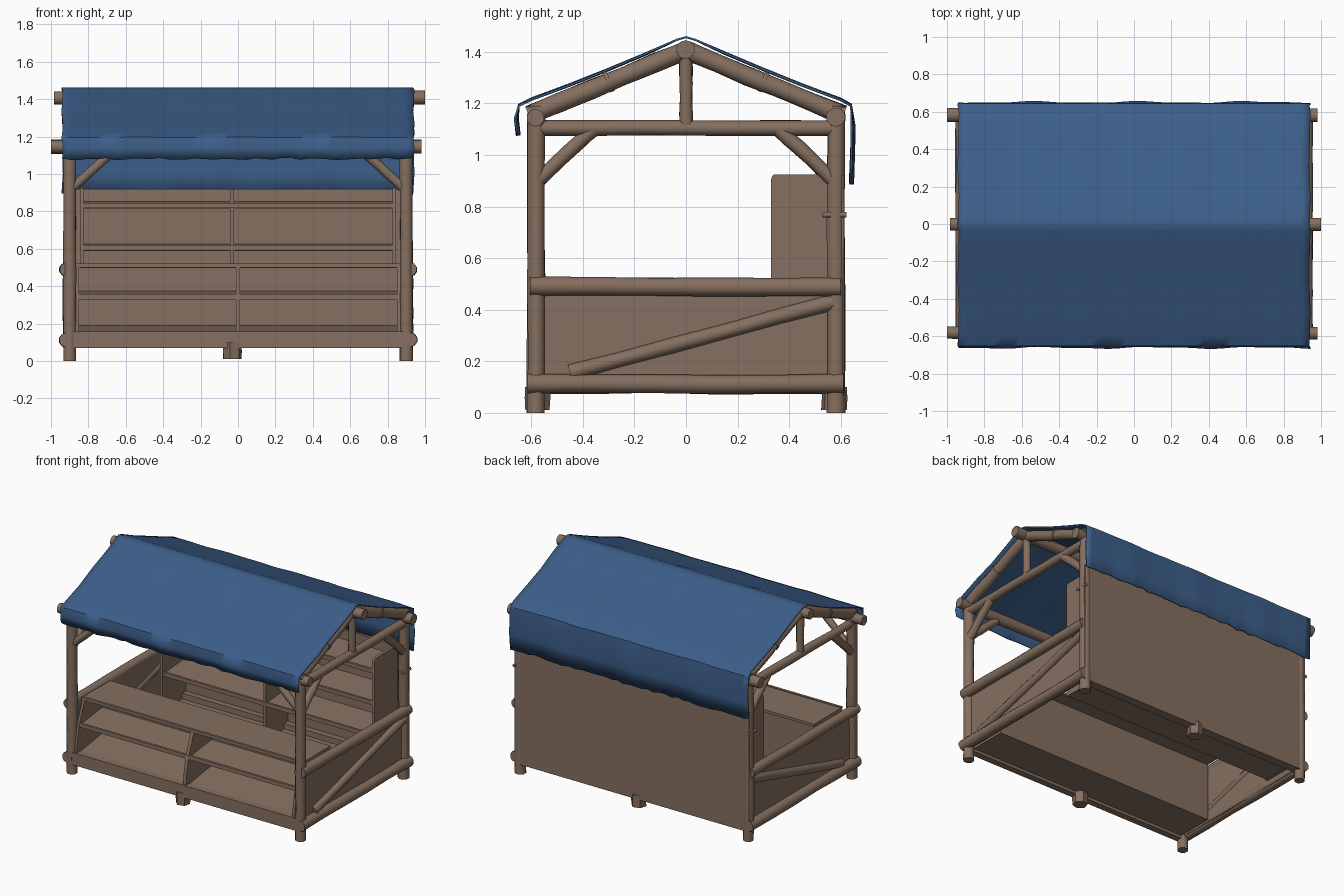
import bpy, bmesh, math, random
from mathutils import Vector

if "Cube" in bpy.data.objects:
    bpy.data.objects.remove(bpy.data.objects["Cube"])

random.seed(4)


def material(name, col):
    m = bpy.data.materials.new(name)
    m.diffuse_color = (*col, 1)
    m.use_nodes = True
    m.node_tree.nodes["Principled BSDF"].inputs["Base Color"].default_value = m.diffuse_color
    return m


WOOD = material("brown wood", (0.235, 0.16, 0.115))
CLOTH = material("blue cloth", (0.045, 0.112, 0.25))


def finish(name, bm, mat):
    bmesh.ops.recalc_face_normals(bm, faces=bm.faces)
    me = bpy.data.meshes.new(name)
    bm.to_mesh(me)
    bm.free()
    me.materials.append(mat)
    ob = bpy.data.objects.new(name, me)
    bpy.context.collection.objects.link(ob)
    return ob


def log(name, a, b, r, sides=10, wobble=0.06, rings=6):
    """Slightly uneven round log from a to b."""
    a, b = Vector(a), Vector(b)
    d = (b - a).normalized()
    u = d.orthogonal().normalized()
    if abs(d.z) < 0.9:
        u = d.cross(Vector((0, 0, 1))).normalized()
    v = d.cross(u)
    bm = bmesh.new()
    prev = None
    for i in range(rings):
        c = a.lerp(b, i / (rings - 1))
        c += (u * random.uniform(-1, 1) + v * random.uniform(-1, 1)) * r * wobble
        rr = r * (1 + random.uniform(-wobble, wobble))
        ring = []
        for k in range(sides):
            t = 2 * math.pi * (k + 0.5) / sides
            ring.append(bm.verts.new(c + (u * math.cos(t) + v * math.sin(t)) * rr))
        if prev:
            for k in range(sides):
                j = (k + 1) % sides
                bm.faces.new((prev[k], prev[j], ring[j], ring[k]))
        else:
            bm.faces.new(ring[::-1])
        prev = ring
    bm.faces.new(prev)
    return finish(name, bm, WOOD)


def prism(name, yz, x0, x1):
    """Side profile in y and z, extruded along x."""
    bm = bmesh.new()
    f = bm.faces.new([bm.verts.new((x0, y, z)) for y, z in yz])
    ext = bmesh.ops.extrude_face_region(bm, geom=[f])
    vs = [g for g in ext["geom"] if isinstance(g, bmesh.types.BMVert)]
    bmesh.ops.translate(bm, verts=vs, vec=(x1 - x0, 0, 0))
    return finish(name, bm, WOOD)


def box(name, lo, hi):
    return prism(name, [(lo[1], lo[2]), (hi[1], lo[2]), (hi[1], hi[2]), (lo[1], hi[2])], lo[0], hi[0])


def wedge(name, y0, y1, z, rise, w, t=0.016):
    """Shelf with a level underside and a top rising towards the back."""
    return prism(name, [(y0, z - t), (y1, z - t), (y1, z + rise), (y0, z)], -w, w)


# Side frames: posts, rails, braces, rafters
for sx, side in ((-1, "left"), (1, "right")):
    X = 0.9 * sx
    for sy, end in ((-1, "front"), (1, "back")):
        n = f"{side}_{end}"
        Y = 0.582 * sy
        log(n + "_post", (X, Y, 0), (X, Y, 1.19), 0.037, 8)
        log(n + "_rafter", (X, 0.61 * sy, 1.155), (X, 0, 1.405), 0.036)
        log(n + "_side_brace", (X, 0.57 * sy, 0.905), (X, 0.36 * sy, 1.10), 0.028)
        if sy < 0:
            log(n + "_front_brace", (0.88 * sx, Y, 0.93), (0.67 * sx, Y, 1.12), 0.025)
        # rope binding around the rafter
        c, d = Vector((X, 0.3 * sy, 1.284)), Vector((0, 0.61 * sy, -0.25)).normalized()
        log(n + "_rafter_binding", c - d * 0.008, c + d * 0.008, 0.041, 10, 0, 2)
    RX = 0.92 * sx
    log(side + "_bottom_rail", (RX, -0.615, 0.112), (RX, 0.61, 0.112), 0.037)
    log(side + "_middle_rail", (RX, -0.605, 0.49), (RX, 0.6, 0.49), 0.036)
    log(side + "_tie_beam", (X, -0.59, 1.105), (X, 0.59, 1.105), 0.029)
    log(side + "_king_post", (X, 0, 1.1), (X, 0, 1.4), 0.026)
    log(side + "_diagonal", (0.908 * sx, -0.45, 0.155), (0.908 * sx, 0.57, 0.43), 0.03)
    box(side + "_side_panel", (0.888 * sx, -0.6, 0.09), (0.905 * sx, 0.6, 0.49))
    log(side + "_post_peg", (X + 0.022 * sx, 0.53, 0.768), (X + 0.022 * sx, 0.622, 0.768), 0.011, 8, 0.02, 2)

# Long beams
log("ridge_beam", (-0.985, 0, 1.408), (1, 0, 1.408), 0.036)
log("front_eaves_beam", (-1, -0.582, 1.145), (0.98, -0.582, 1.145), 0.036)
log("back_eaves_beam", (-1, 0.582, 1.145), (0.98, 0.582, 1.145), 0.036)
box("front_bottom_beam", (-0.9, -0.612, 0.07), (0.9, -0.565, 0.158))
box("back_bottom_beam", (-0.9, 0.55, 0.07), (0.9, 0.6, 0.15))

# Feet under the middle of the long beams
for y, n in ((-0.575, "front"), (0.575, "back")):
    log(n + "_middle_foot", (-0.03, y, 0.012), (-0.03, y, 0.1), 0.05, 6, 0.03, 3)

# Back wall
box("back_wall", (-0.925, 0.592, 0.07), (0.925, 0.612, 0.92))

# Front counter with stepped display shelves and a top overhanging inwards
W = 0.87
box("counter_top", (-W, -0.51, 0.497), (W, -0.2, 0.516))
box("counter_lip", (-W, -0.52, 0.5), (W, -0.503, 0.522))
box("counter_back", (-W, -0.315, 0.09), (W, -0.298, 0.5))
box("counter_bottom", (-W, -0.6, 0.09), (W, -0.3, 0.105))
wedge("upper_display_shelf", -0.56, -0.31, 0.345, 0.03, W)
box("upper_display_lip", (-W, -0.572, 0.33), (W, -0.555, 0.358))
wedge("lower_display_shelf", -0.59, -0.31, 0.15, 0.04, W)
ends = [(-0.6, 0.1), (-0.6, 0.2), (-0.575, 0.345), (-0.515, 0.5), (-0.3, 0.5), (-0.3, 0.1)]
prism("counter_divider", ends, -0.012, 0.012)
for sx in (-1, 1):
    prism("counter_end", ends, 0.85 * sx, 0.868 * sx)

# Back shelf unit
BW = 0.835
side = [(0.33, 0.09), (0.595, 0.09), (0.595, 0.925), (0.345, 0.925), (0.335, 0.92), (0.33, 0.905)]
for sx in (-1, 1):
    prism("back_shelf_end", side, 0.825 * sx, 0.845 * sx)
prism("back_shelf_divider", [(0.345, 0.1), (0.595, 0.1), (0.595, 0.92), (0.345, 0.92)], -0.042, -0.022)
for i, z in enumerate((0.832, 0.605, 0.37, 0.11)):
    wedge(f"back_shelf_{i}", 0.345, 0.595, z, 0.02 if i < 3 else 0, BW)
    box(f"back_shelf_lip_{i}", (-BW, 0.332, z - 0.014), (BW, 0.348, z + 0.014))

# Cloth roof: ridge profile with hanging hems
profile = [(-0.65, 1.082), (-0.658, 1.14), (-0.648, 1.193), (-0.6, 1.216), (-0.45, 1.272),
           (-0.3, 1.332), (-0.15, 1.395), (-0.035, 1.447), (0, 1.457), (0.035, 1.447), (0.15, 1.395),
           (0.3, 1.332), (0.45, 1.272), (0.6, 1.216), (0.64, 1.193), (0.648, 1.11),
           (0.645, 1.0), (0.642, 0.893)]
bm = bmesh.new()
cols = 40
last = len(profile) - 1
rows = []
for i in range(cols + 1):
    x = -0.94 + 1.88 * i / cols
    row = []
    for j, (y, z) in enumerate(profile):
        wave = math.sin(x * 11 + j * 0.5) + 0.6 * math.sin(x * 23 + 1.3)
        if j < 2 or j > last - 3:
            y += 0.004 * wave
        else:
            z += 0.002 * wave * (abs(y) > 0.1)
        if j in (0, last):
            z += random.uniform(-0.008, 0.006)
        row.append(bm.verts.new((x + 0.004 * math.sin(j * 2.1), y, z)))
    rows.append(row)
for p, q in zip(rows, rows[1:]):
    for j in range(last):
        bm.faces.new((p[j], q[j], q[j + 1], p[j + 1]))
roof = finish("cloth_roof", bm, CLOTH)
mod = roof.modifiers.new("thickness", "SOLIDIFY")
mod.thickness = 0.008
mod.offset = 0

# Smooth shading with sharp edges kept
bpy.ops.object.select_all(action="SELECT")
bpy.context.view_layer.objects.active = roof
bpy.ops.object.shade_smooth_by_angle(angle=math.radians(48))
